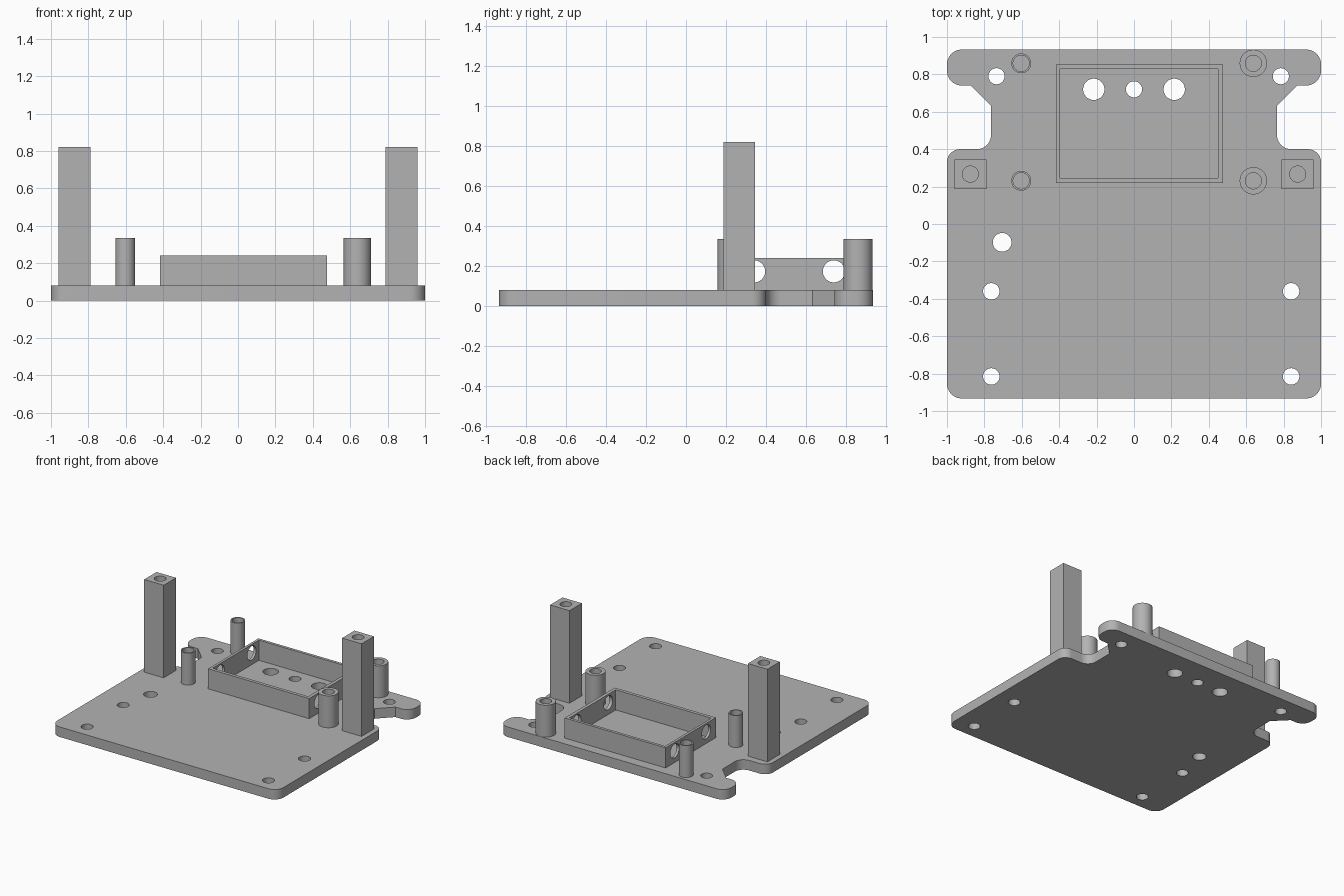
import bpy, bmesh
from math import radians
from mathutils import Vector, Matrix

cube = bpy.data.objects.get("Cube")
if cube:
    bpy.data.objects.remove(cube, do_unlink=True)

grey = bpy.data.materials.new("plain grey")
grey.use_nodes = True
COLOUR = (0.45, 0.45, 0.45, 1)
grey.diffuse_color = COLOUR
grey.node_tree.nodes["Principled BSDF"].inputs["Base Color"].default_value = COLOUR

PLATE_TOP = 0.08


def make(name, bm):
    bmesh.ops.recalc_face_normals(bm, faces=bm.faces)
    mesh = bpy.data.meshes.new(name)
    bm.to_mesh(mesh)
    bm.free()
    mesh.materials.append(grey)
    ob = bpy.data.objects.new(name, mesh)
    bpy.context.collection.objects.link(ob)
    return ob


def add_box(bm, x0, x1, y0, y1, z0, z1):
    size = Matrix.Diagonal((x1 - x0, y1 - y0, z1 - z0, 1))
    centre = Matrix.Translation(((x0 + x1) / 2, (y0 + y1) / 2, (z0 + z1) / 2))
    bmesh.ops.create_cube(bm, size=1, matrix=centre @ size)


def add_rod(bm, centre, radius, length, axis="Z"):
    turn = Matrix.Rotation(radians(90), 4, "Y") if axis == "X" else Matrix()
    bmesh.ops.create_cone(bm, cap_ends=True, segments=48, radius1=radius, radius2=radius,
                          depth=length, matrix=Matrix.Translation(centre) @ turn)


def cut(ob, bm):
    """Subtract the shapes in bm from ob."""
    cutter = make("cutter", bm)
    cutter.hide_render = True
    mod = ob.modifiers.new("cut", "BOOLEAN")
    mod.operation, mod.solver, mod.object = "DIFFERENCE", "EXACT", cutter
    select(ob)
    bpy.ops.object.modifier_apply(modifier=mod.name)
    bpy.data.objects.remove(cutter, do_unlink=True)


def select(ob):
    bpy.ops.object.select_all(action="DESELECT")
    ob.select_set(True)
    bpy.context.view_layer.objects.active = ob


def smooth(ob):
    select(ob)
    bpy.ops.object.shade_smooth_by_angle(angle=radians(30))


# Base plate: mirrored outline whose corners are rounded by a bevel
corners = [(1, -0.933, 0.08), (1, 0.4, 0.07), (0.765, 0.4, 0.075), (0.765, 0.632, 0),
           (0.873, 0.74, 0), (1, 0.74, 0.08), (1, 0.933, 0.08)]
outline = corners + [(-x, y, r) for x, y, r in reversed(corners)]


def rounded(points, steps=10):
    result = []
    for i, (x, y, r) in enumerate(points):
        p = Vector((x, y))
        if not r:
            result.append(p)
            continue
        a = (Vector(points[i - 1][:2]) - p).normalized() * r
        b = (Vector(points[(i + 1) % len(points)][:2]) - p).normalized() * r
        for k in range(steps + 1):
            t = radians(90 * k / steps)
            turn = Matrix.Rotation(t, 2) @ Vector((1, 0))
            result.append(p + a * (1 - turn.y) + b * (1 - turn.x))
    return result


bm = bmesh.new()
face = bm.faces.new([bm.verts.new((p.x, p.y, 0)) for p in rounded(outline)])
top = bmesh.ops.extrude_face_region(bm, geom=[face])
bmesh.ops.translate(bm, vec=(0, 0, PLATE_TOP),
                    verts=[g for g in top["geom"] if isinstance(g, bmesh.types.BMVert)])
plate = make("base_plate", bm)

# Holes through the plate
holes = [(-0.735, 0.79, 0.043), (0.785, 0.79, 0.043), (0, 0.72, 0.043),
         (-0.215, 0.72, 0.057), (0.215, 0.72, 0.057), (-0.705, -0.098, 0.05)]
holes += [(x, y, 0.044) for x in (-0.763, 0.84) for y in (-0.36, -0.815)]
bm = bmesh.new()
for x, y, r in holes:
    add_rod(bm, (x, y, 0.04), r, 0.3)
cut(plate, bm)
smooth(plate)

# Tall square posts with a blind screw hole in the top
for side, x in (("right", -0.875), ("left", 0.875)):
    bm = bmesh.new()
    add_box(bm, x - 0.086, x + 0.086, 0.188, 0.344, PLATE_TOP, 0.82)
    post = make(side + "_post", bm)
    bm = bmesh.new()
    add_rod(bm, (x, 0.267, 0.82), 0.043, 0.5)
    cut(post, bm)
    smooth(post)

# Hollow round standoffs, thin walled on the right and thick on the left
for side, x, radius in (("right", -0.603, 0.053), ("left", 0.638, 0.073)):
    for end, y in (("front", 0.231), ("back", 0.859)):
        bm = bmesh.new()
        add_rod(bm, (x, y, (PLATE_TOP + 0.335) / 2), radius, 0.335 - PLATE_TOP)
        standoff = make(f"{end}_{side}_standoff", bm)
        bm = bmesh.new()
        add_rod(bm, (x, y, 0.3), 0.043, 0.4)
        cut(standoff, bm)
        smooth(standoff)

# Open rectangular tray wall with round holes in both short sides
bm = bmesh.new()
add_box(bm, -0.417, 0.476, 0.219, 0.853, PLATE_TOP, 0.241)
tray = make("tray_wall", bm)
bm = bmesh.new()
add_box(bm, -0.396, 0.449, 0.246, 0.83, 0, 0.4)
cut(tray, bm)
bm = bmesh.new()
for y in (0.34, 0.738):
    add_rod(bm, (0, y, 0.173), 0.055, 1.4, "X")
cut(tray, bm)
smooth(tray)
